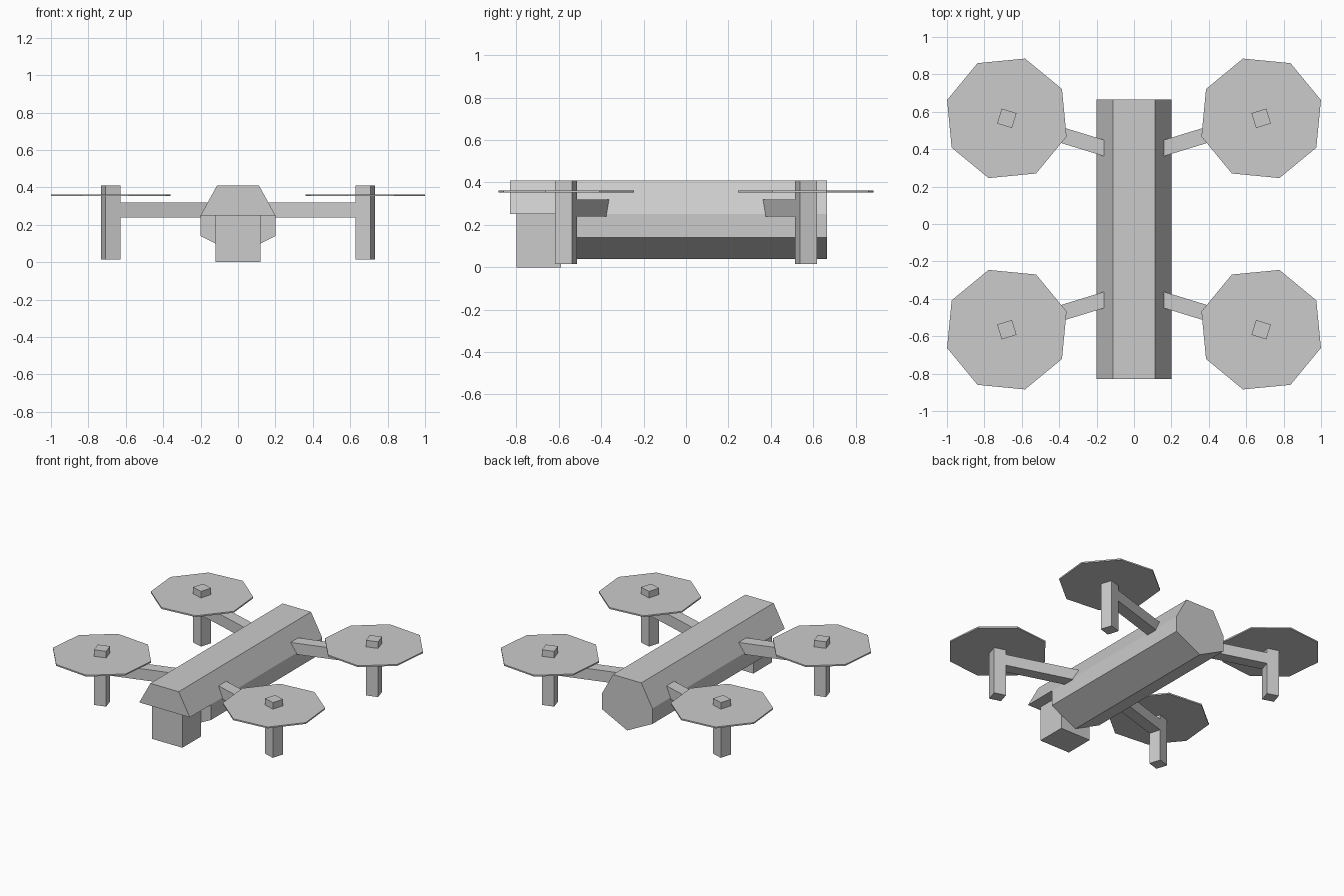
import bpy, bmesh, math
from mathutils import Matrix, Vector

cube = bpy.data.objects.get("Cube")
if cube:
    bpy.data.objects.remove(cube, do_unlink=True)

GREY = (0.6, 0.6, 0.6, 1.0)
mat = bpy.data.materials.new("light_grey")
mat.use_nodes = True
mat.diffuse_color = GREY
mat.node_tree.nodes["Principled BSDF"].inputs["Base Color"].default_value = GREY


def finish(bm, name):
    """Turn a bmesh into a flat shaded object."""
    bmesh.ops.recalc_face_normals(bm, faces=bm.faces)
    mesh = bpy.data.meshes.new(name)
    bm.to_mesh(mesh)
    bm.free()
    mesh.materials.append(mat)
    obj = bpy.data.objects.new(name, mesh)
    bpy.context.collection.objects.link(obj)
    return obj


def prism(name, profile, y0, y1):
    """Extrude an x-z outline along y."""
    bm = bmesh.new()
    face = bm.faces.new([bm.verts.new((x, y0, z)) for x, z in profile])
    ext = bmesh.ops.extrude_face_region(bm, geom=[face])["geom"]
    moved = [v for v in ext if isinstance(v, bmesh.types.BMVert)]
    bmesh.ops.translate(bm, verts=moved, vec=(0, y1 - y0, 0))
    return finish(bm, name)


def box(name, centre, size, turn=0.0):
    bm = bmesh.new()
    m = (Matrix.Translation(centre) @ Matrix.Rotation(turn, 4, "Z")
         @ Matrix.Diagonal((*size, 1)))
    bmesh.ops.create_cube(bm, size=1, matrix=m)
    return finish(bm, name)


# Fuselage: overhanging upper hull, keeled lower hull
BACK, NOSE, CHIN = 0.665, -0.83, -0.59
prism("upper_hull", [(-0.2, 0.25), (0.2, 0.25), (0.112, 0.41), (-0.112, 0.41)],
      NOSE, BACK)
prism("lower_hull", [(-0.2, 0.25), (-0.2, 0.14), (0, 0.04), (0.2, 0.14), (0.2, 0.25)],
      CHIN, BACK)

# Block under the nose
box("nose_block", (0, (-0.8 + CHIN) / 2, 0.125), (0.24, CHIN + 0.8, 0.25))

# Four arms, each with a post and a rotor disc
ANGLE = math.radians(17)
WIDTH = 0.083
ARM = 0.58
for sx, side in ((1, "left"), (-1, "right")):
    for sy, end in ((1, "back"), (-1, "front")):
        tag = f"{end}_{side}"
        turn = math.atan2(sy * math.sin(ANGLE), sx * math.cos(ANGLE))
        hub = Vector((sx * 0.68, sy * 0.565, 0))
        along = Vector((math.cos(turn), math.sin(turn), 0))
        mid = hub - along * ARM / 2
        box(f"{tag}_arm", mid + Vector((0, 0, 0.28)), (ARM, WIDTH, 0.08), turn)
        box(f"{tag}_post", hub + Vector((0, 0, 0.2125)), (WIDTH, WIDTH, 0.395), turn)
        bm = bmesh.new()
        bmesh.ops.create_cone(
            bm, cap_ends=True, segments=8, radius1=0.334, radius2=0.334, depth=0.01,
            matrix=Matrix.Translation(hub + Vector((0, 0, 0.358)))
            @ Matrix.Rotation(turn, 4, "Z"))
        finish(bm, f"{tag}_rotor")
